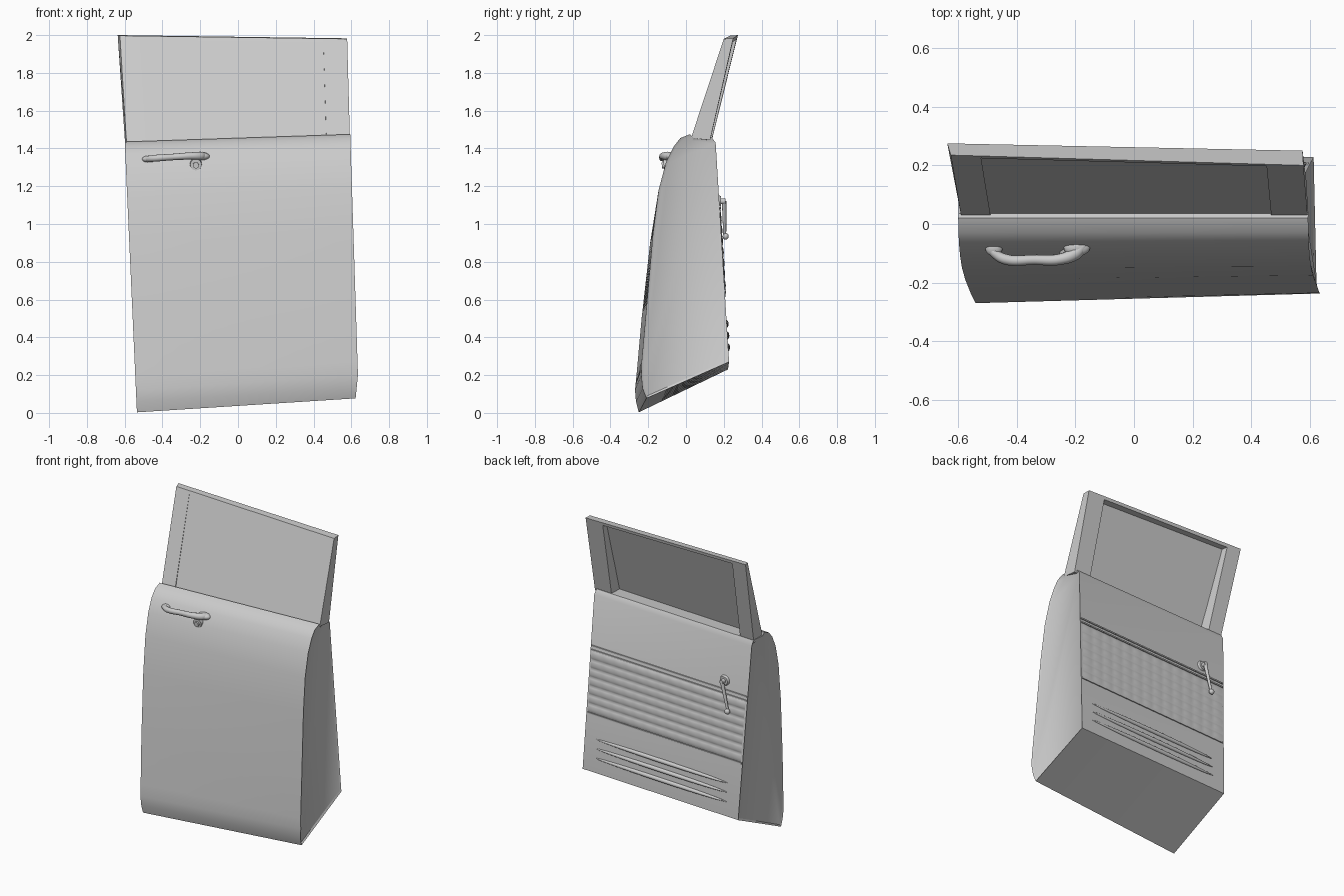
import bpy, bmesh, math
from mathutils import Vector

cube = bpy.data.objects.get("Cube")
if cube:
    bpy.data.objects.remove(cube)

grey = bpy.data.materials.new("plain_grey")
grey.use_nodes = True
grey.diffuse_color = (0.6, 0.6, 0.6, 1)
grey.node_tree.nodes["Principled BSDF"].inputs["Base Color"].default_value = (0.6, 0.6, 0.6, 1)


def finish(obj, name, angle=35):
    obj.name = name
    obj.data.materials.clear()
    obj.data.materials.append(grey)
    bpy.ops.object.select_all(action='DESELECT')
    obj.select_set(True)
    bpy.context.view_layer.objects.active = obj
    bpy.ops.object.shade_smooth_by_angle(angle=math.radians(angle))
    return obj


def from_bmesh(bm, name, angle=35, closed=True):
    if closed:
        bmesh.ops.recalc_face_normals(bm, faces=bm.faces)
    mesh = bpy.data.meshes.new(name)
    bm.to_mesh(mesh)
    bm.free()
    obj = bpy.data.objects.new(name, mesh)
    bpy.context.collection.objects.link(obj)
    return finish(obj, name, angle)


def hexa(name, corner, us, vs, ds):
    """Six-sided block between parameter ranges of a corner function."""
    bm = bmesh.new()
    v = [bm.verts.new(corner(u, w, d)) for u in us for w in vs for d in ds]
    for f in ((0, 1, 3, 2), (4, 5, 7, 6), (0, 1, 5, 4), (2, 3, 7, 6), (0, 2, 6, 4), (1, 3, 7, 5)):
        bm.faces.new([v[i] for i in f])
    return from_bmesh(bm, name)


def rod(name, a, b, r1, r2, sides=24):
    a, b = Vector(a), Vector(b)
    bpy.ops.mesh.primitive_cone_add(vertices=sides, radius1=r1, radius2=r2,
                                    depth=(b - a).length, location=(a + b) / 2,
                                    rotation=(b - a).to_track_quat('Z', 'Y').to_euler())
    return finish(bpy.context.object, name)


def ball(name, loc, scale, tilt=0):
    bpy.ops.mesh.primitive_uv_sphere_add(segments=24, ring_count=16, radius=1,
                                         location=loc, rotation=(0, tilt, 0))
    bpy.context.object.scale = scale
    return finish(bpy.context.object, name)


# Door body: closed (y, z) section at each end, lofted along x
rear = [(.02, 1.435), (-.03, 1.415), (-.07, 1.37), (-.11, 1.29), (-.15, 1.15), (-.19, .9),
        (-.235, .5), (-.262, .2), (-.27, .12), (-.265, .06), (-.25, .003),
        (.222, .23), (.152, 1.39), (.135, 1.425), (.035, 1.42)]
fore = [(.02, 1.475), (-.03, 1.455), (-.065, 1.41), (-.105, 1.33), (-.145, 1.18), (-.175, .95),
        (-.21, .55), (-.235, .27), (-.237, .2), (-.23, .13), (-.21, .077),
        (.228, .27), (.157, 1.43), (.135, 1.46), (.04, 1.455)]


def rear_point(i):
    y, z = rear[i]
    return Vector((-.535 - .045 * z, y, z))


def fore_point(i):
    y, z = fore[i]
    x = .635 - .032 * max(z - .2, 0) - .1 * max(.2 - z, 0)
    return Vector((x - (.02 if y > .1 else 0), y, z))


bm = bmesh.new()
columns = 12
rings = [[bm.verts.new(rear_point(i).lerp(fore_point(i), c / columns)) for i in range(len(rear))]
         for c in range(columns + 1)]
n = len(rear)
for a, b in zip(rings, rings[1:]):
    for i in range(n):
        bm.faces.new((a[i], a[(i + 1) % n], b[(i + 1) % n], b[i]))
caps = [bm.faces.new(rings[0]), bm.faces.new(rings[-1])]
bmesh.ops.recalc_face_normals(bm, faces=bm.faces)
bmesh.ops.inset_individual(bm, faces=caps, thickness=.015, depth=-.008)
from_bmesh(bm, "door_body")


# Inner trim panel coordinates: u along the door, v up the panel
def panel(u, v, off=0):
    low = rear_point(11).lerp(fore_point(11), u)
    high = rear_point(12).lerp(fore_point(12), u)
    return low.lerp(high, v) + Vector((0, off, 0))


# Quilted pad with soft pillows
rows, cols, steps = 7, 14, 6
bm = bmesh.new()
grid = []
for r in range(rows * steps + 1):
    line = []
    for c in range(cols * steps + 1):
        puff = abs(math.sin(math.pi * r / steps)) ** .6 * (.7 + .3 * abs(math.sin(math.pi * c / steps)))
        u = .01 + .98 * c / (cols * steps)
        line.append(bm.verts.new(panel(u, .33 + .35 * r / (rows * steps), .001 + .007 * puff)))
    grid.append(line)
for a, b in zip(grid, grid[1:]):
    for i in range(len(a) - 1):
        bm.faces.new((a[i + 1], a[i], b[i], b[i + 1]))
from_bmesh(bm, "quilted_pad", 60, closed=False)

# Piping above and below the pad
for name, v in (("lower_piping", .322), ("middle_piping", .682), ("upper_piping", .705)):
    hexa(name, panel, (.005, .995), (v, v + .008), (-.005, .007))

# Spindle-shaped ribs
for k, v in enumerate((.19, .137, .083)):
    ball("trim_rib_%d" % (k + 1), panel(.51, v, 0), (.5, .014, .014), -.034)

# Window crank
hub = Vector((-.41, .17, 1.12))
rod("crank_escutcheon", hub, hub + Vector((0, .014, 0)), .035, .028)
rod("crank_spindle", hub, hub + Vector((0, .04, 0)), .016, .014)
rod("crank_arm", hub + Vector((0, .032, 0)), (-.455, .205, .94), .012, .008, 12)
ball("crank_knob", (-.455, .21, .935), (.018, .016, .018))


# Window frame: front and back planes joined by depth d
def frame(u, v, d):
    def plane(bl, br, tr, tl):
        return Vector(bl).lerp(Vector(br), u).lerp(Vector(tl).lerp(Vector(tr), u), v)
    front = plane((-.59, .03, 1.425), (.592, .03, 1.465), (.578, .2, 1.98), (-.625, .235, 1.997))
    back = plane((-.597, .13, 1.415), (.59, .13, 1.455), (.575, .25, 1.983), (-.637, .275, 2))
    return front.lerp(back, d)


hexa("rear_window_post", frame, (0, .085), (-.02, 1), (0, 1))
hexa("fore_window_post", frame, (.895, 1), (-.02, 1), (0, 1))
hexa("top_window_rail", frame, (.085, .895), (.962, 1), (0, 1))
hexa("window_glass", frame, (.08, .9), (-.02, .97), (.07, .14))

# Outside pull handle swept along a bowed path
curve = bpy.data.curves.new("pull_handle", 'CURVE')
curve.dimensions = '3D'
curve.bevel_depth = .019
curve.bevel_resolution = 4
curve.use_fill_caps = True
path = [(-.495, -.075, 1.345, .6), (-.475, -.1, 1.345, .85), (-.44, -.12, 1.348, .95),
        (-.34, -.122, 1.355, .9), (-.25, -.12, 1.36, 1), (-.2, -.1, 1.36, 1.2), (-.17, -.07, 1.36, .9)]
spline = curve.splines.new('BEZIER')
spline.bezier_points.add(len(path) - 1)
for point, (x, y, z, r) in zip(spline.bezier_points, path):
    point.co = (x, y, z)
    point.radius = r
    point.handle_left_type = point.handle_right_type = 'AUTO'
handle = bpy.data.objects.new("handle_curve", curve)
bpy.context.collection.objects.link(handle)
bpy.ops.object.select_all(action='DESELECT')
handle.select_set(True)
bpy.context.view_layer.objects.active = handle
bpy.ops.object.convert(target='MESH')
finish(bpy.context.object, "pull_handle", 50)
ball("handle_rear_foot", (-.478, -.08, 1.343), (.03, .03, .018))
ball("handle_fore_foot", (-.195, -.08, 1.358), (.045, .03, .022))

# Key lock beneath the handle
rod("lock_plate", (-.223, -.07, 1.318), (-.223, -.118, 1.314), .034, .03)
rod("lock_barrel", (-.223, -.07, 1.314), (-.223, -.128, 1.31), .018, .016)
